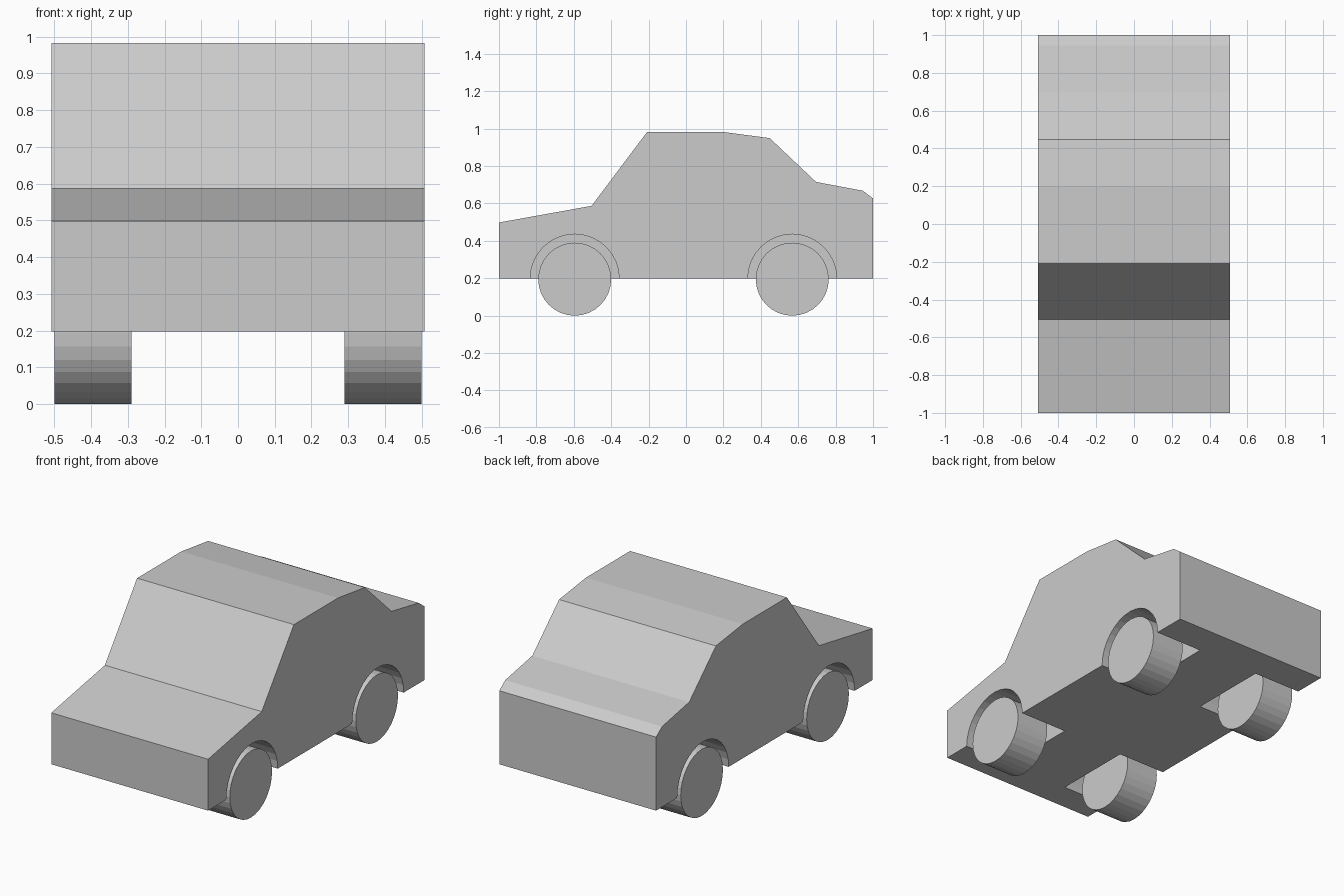
import bpy, bmesh
from math import cos, sin, pi

if "Cube" in bpy.data.objects:
    bpy.data.objects.remove(bpy.data.objects["Cube"])

AXLES = {"front": -0.595, "rear": 0.568}
SIDES = {"right": 1, "left": -1}


def add_prism(bm, profile, x0, x1):
    """Extrude a closed (y, z) profile along x."""
    face = bm.faces.new([bm.verts.new((x0, y, z)) for y, z in profile])
    new = bmesh.ops.extrude_face_region(bm, geom=[face])["geom"]
    for v in new:
        if isinstance(v, bmesh.types.BMVert):
            v.co.x = x1


def circle(y, z, r, n=32):
    return [(y + r * cos(2 * pi * i / n), z + r * sin(2 * pi * i / n)) for i in range(n)]


def make_object(name, prisms):
    bm = bmesh.new()
    for prism in prisms:
        add_prism(bm, *prism)
    bmesh.ops.recalc_face_normals(bm, faces=bm.faces)
    mesh = bpy.data.meshes.new(name)
    bm.to_mesh(mesh)
    bm.free()
    obj = bpy.data.objects.new(name, mesh)
    bpy.context.collection.objects.link(obj)
    return obj


# Car body from its side profile
profile = [(-1, 0.1975), (-1, 0.498), (-0.505, 0.587), (-0.208, 0.982), (0.2, 0.982),
           (0.448, 0.949), (0.695, 0.715), (0.945, 0.668), (1, 0.627), (1, 0.1975)]
body = make_object("car_body", [(profile, -0.507, 0.507)])

# Wheel wells, cut from the body
wells = make_object("wheel_well_cutter",
                    [(circle(y, 0.1975, 0.238), s * 0.2, s * 0.6)
                     for y in AXLES.values() for s in SIDES.values()])
wells.hide_render = True
wells.display_type = 'WIRE'
cut = body.modifiers.new("wheel_wells", 'BOOLEAN')
cut.operation = 'DIFFERENCE'
cut.solver = 'EXACT'
cut.object = wells

# Wheels
for end, y in AXLES.items():
    for side, s in SIDES.items():
        make_object(f"{end}_{side}_wheel", [(circle(y, 0.195, 0.195), s * 0.29, s * 0.5)])
